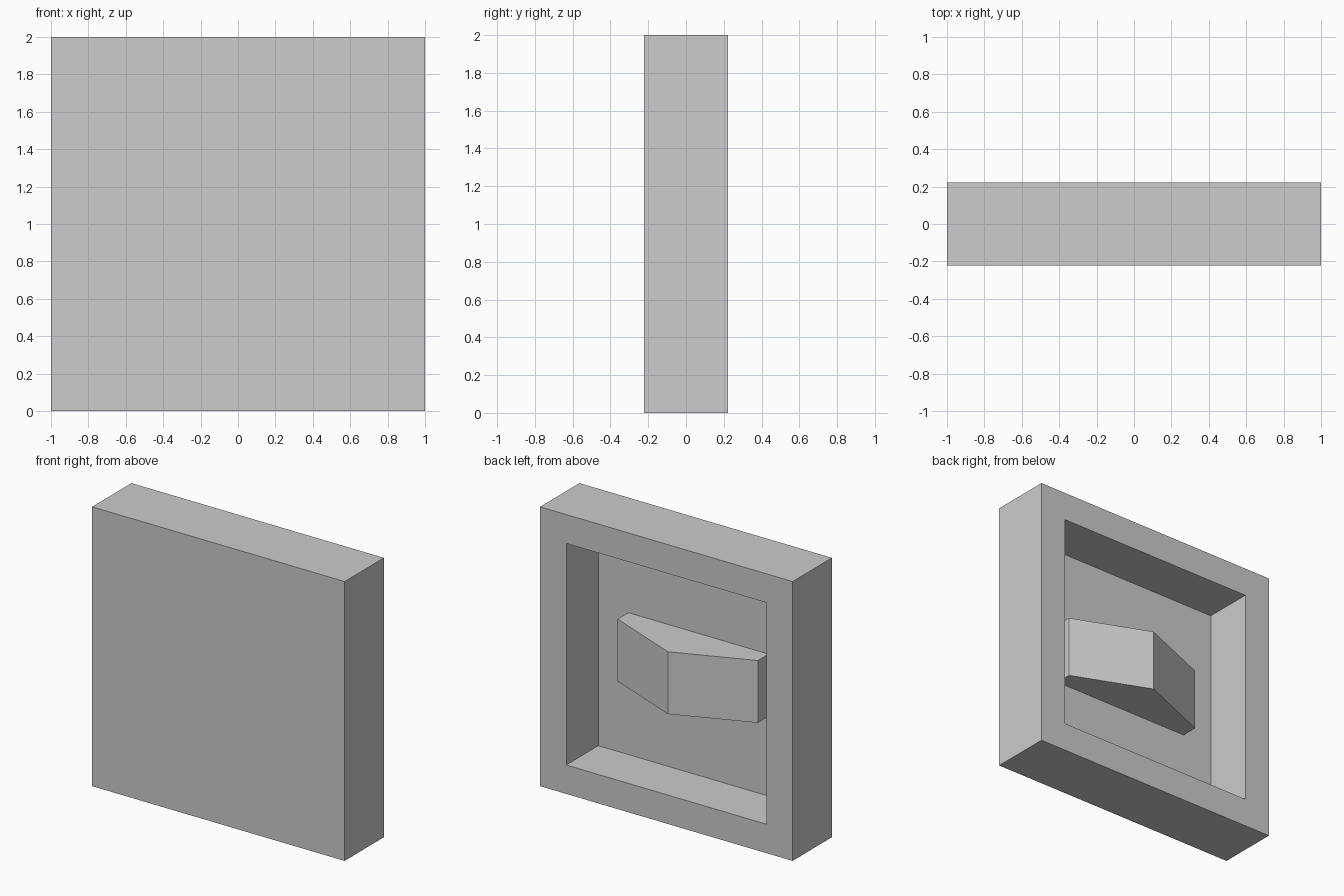
import bpy
import bmesh

if "Cube" in bpy.data.objects:
    bpy.data.objects.remove(bpy.data.objects["Cube"])

grey = bpy.data.materials.new("plain_grey")
grey.diffuse_color = (0.604, 0.604, 0.604, 1.0)
grey.use_nodes = True
grey.node_tree.nodes["Principled BSDF"].inputs["Base Color"].default_value = grey.diffuse_color

HALF_DEPTH = 0.222
FLOOR_Y = -0.14      # bottom of the recess in the back


def finish(name, bm):
    """Turn a bmesh into a flat-shaded object."""
    bmesh.ops.recalc_face_normals(bm, faces=bm.faces)
    mesh = bpy.data.meshes.new(name)
    bm.to_mesh(mesh)
    bm.free()
    mesh.materials.append(grey)
    obj = bpy.data.objects.new(name, mesh)
    bpy.context.collection.objects.link(obj)
    return obj


# Panel: square slab with a square recess sunk into its back
bm = bmesh.new()
bmesh.ops.create_cube(bm, size=1.0)
for v in bm.verts:
    v.co = (v.co.x * 2, v.co.y * 2 * HALF_DEPTH, v.co.z * 2 + 1)
bm.normal_update()
back = max(bm.faces, key=lambda f: f.calc_center_median().y)
bmesh.ops.inset_region(bm, faces=[back], thickness=0.207, use_even_offset=True)
floor = bmesh.ops.extrude_discrete_faces(bm, faces=[back])["faces"][0]
for v in floor.verts:
    v.co.y = FLOOR_Y
finish("recessed_panel", bm)

# Peaked bar: house-shaped profile standing on the recess floor
profile = [(-0.555, FLOOR_Y), (0.555, FLOOR_Y), (0.555, -0.02),
           (0, 0.205), (-0.555, -0.02)]
bm = bmesh.new()
base = bm.faces.new([bm.verts.new((x, y, 0.777)) for x, y in profile])
top = bmesh.ops.extrude_face_region(bm, geom=[base])["geom"]
bmesh.ops.translate(bm, vec=(0, 0, 0.446),
                    verts=[g for g in top if isinstance(g, bmesh.types.BMVert)])
finish("peaked_bar", bm)
